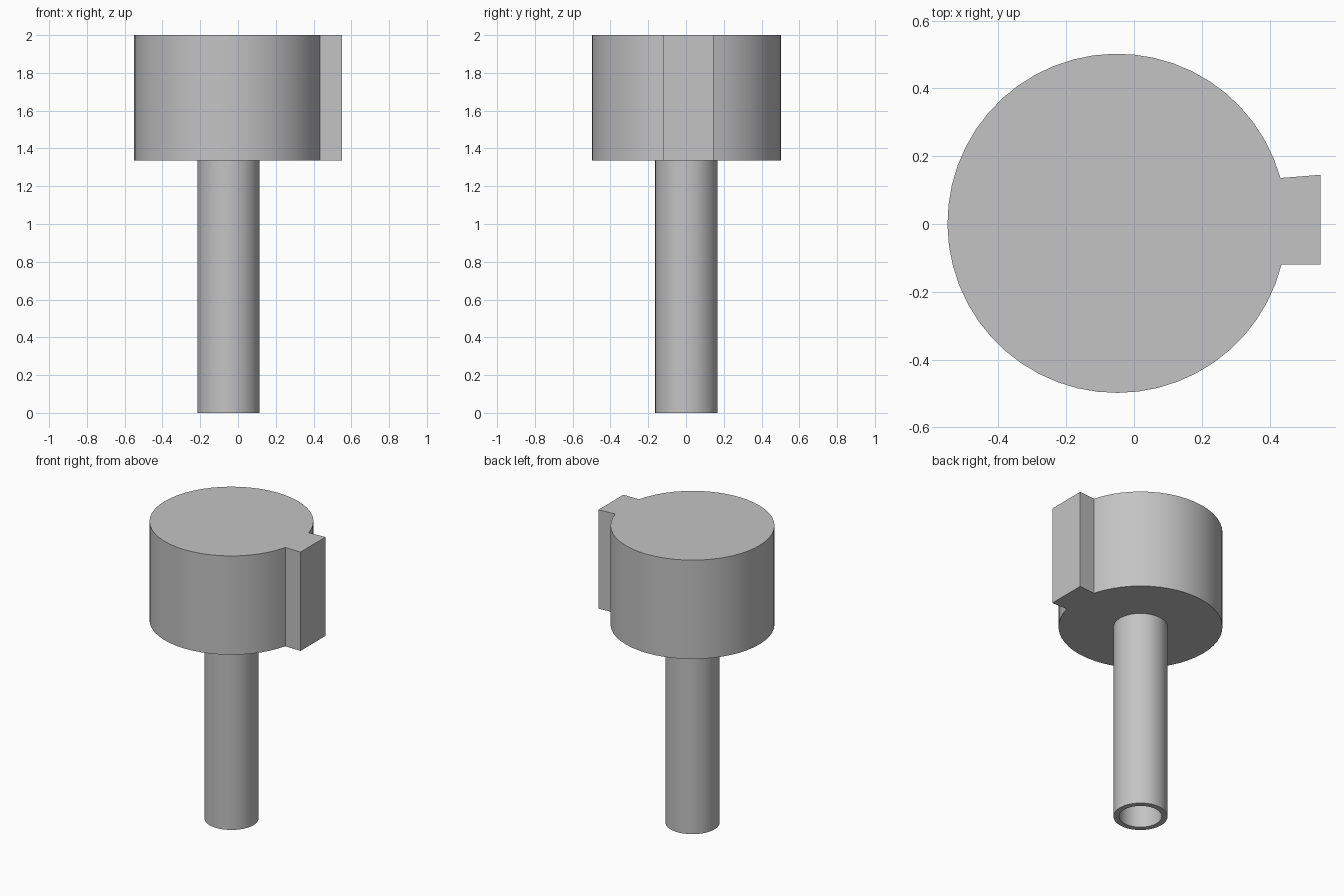
import bpy, bmesh
from math import sin, cos, pi, radians

cube = bpy.data.objects.get("Cube")
if cube:
    bpy.data.objects.remove(cube, do_unlink=True)

AXIS = (-0.05, 0.002)   # shared centre line of head and stem
JOIN, TOP = 1.335, 2.0  # underside and top of the head

grey = bpy.data.materials.new("plain grey")
grey.use_nodes = True
colour = (0.55, 0.55, 0.55, 1)
grey.diffuse_color = colour
grey.node_tree.nodes["Principled BSDF"].inputs["Base Color"].default_value = colour


def arc(radius, start, end, steps):
    """Points on an arc around the axis, angles in radians."""
    angles = [start + (end - start) * i / steps for i in range(steps + 1)]
    return [(AXIS[0] + radius * cos(a), AXIS[1] + radius * sin(a)) for a in angles]


def finish(bm, name):
    bmesh.ops.recalc_face_normals(bm, faces=bm.faces[:])
    mesh = bpy.data.meshes.new(name)
    bm.to_mesh(mesh)
    bm.free()
    obj = bpy.data.objects.new(name, mesh)
    bpy.context.collection.objects.link(obj)
    mesh.materials.append(grey)
    bpy.ops.object.select_all(action="DESELECT")
    obj.select_set(True)
    bpy.context.view_layer.objects.active = obj
    bpy.ops.object.shade_smooth_by_angle(angle=radians(25))
    return obj


# Head: round outline with a slightly tapered key, extruded upward
outline = arc(0.5, radians(15.5), radians(346), 48)
outline += [(0.55, -0.12), (0.55, 0.145)]
bm = bmesh.new()
base = bm.faces.new([bm.verts.new((x, y, JOIN)) for x, y in outline])
top = bmesh.ops.extrude_face_region(bm, geom=[base], use_keep_orig=True)
for v in top["geom"]:
    if isinstance(v, bmesh.types.BMVert):
        v.co.z = TOP
finish(bm, "keyed_head")

# Stem: hollow tube, open at the foot and closed by the head
bm = bmesh.new()
profile = [(0.165, JOIN), (0.165, 0), (0.13, 0), (0.13, JOIN)]
rings = [[bm.verts.new((x, y, z)) for x, y in arc(r, 0, 2 * pi, 48)[:-1]]
         for r, z in profile]
rings.append(rings[0])
for low, high in zip(rings, rings[1:]):
    for i in range(len(low)):
        j = (i + 1) % len(low)
        bm.faces.new((low[i], low[j], high[j], high[i]))
finish(bm, "hollow_stem")
